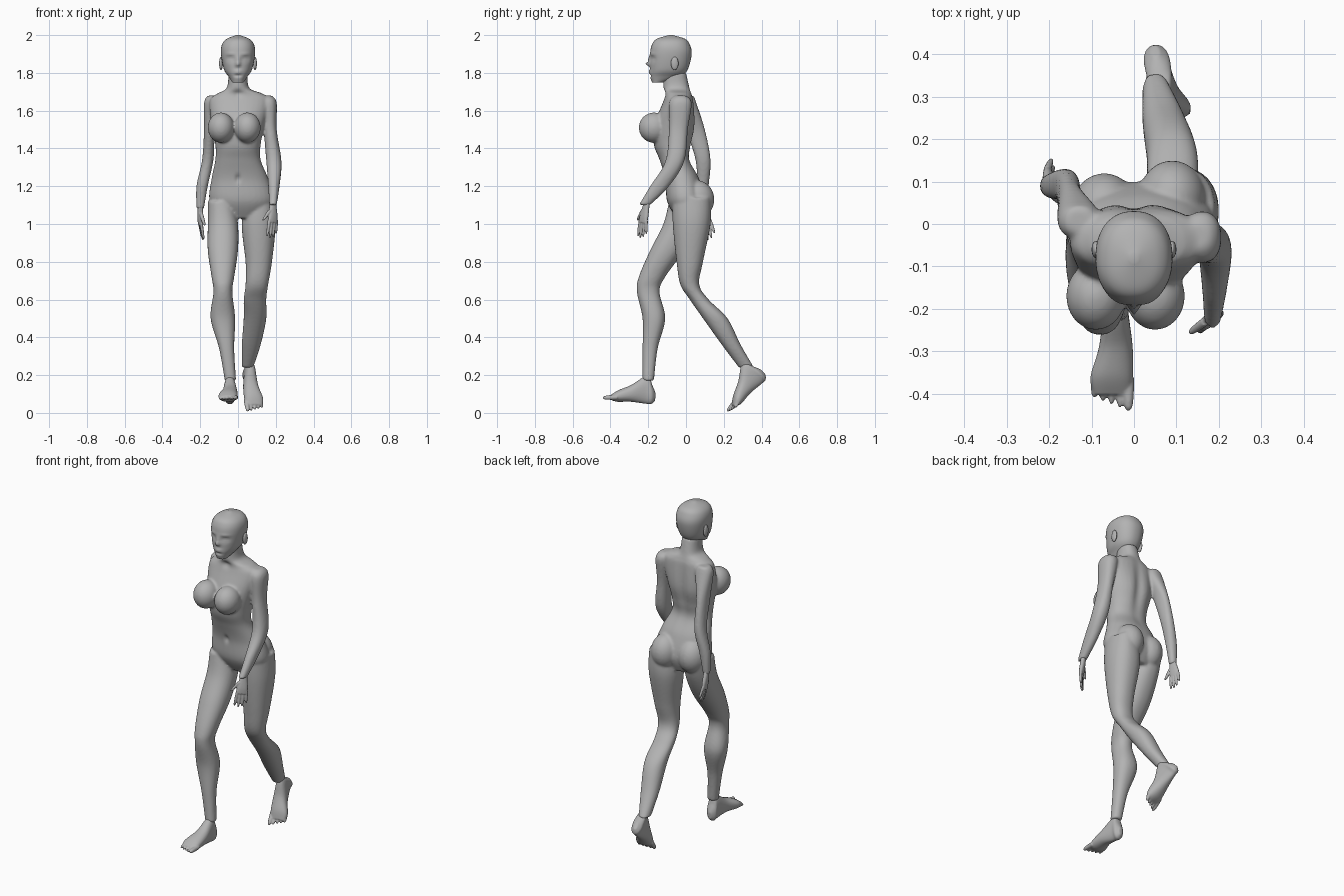
import bpy, bmesh, math
from mathutils import Matrix, Vector

default_cube = bpy.data.objects.get("Cube")
if default_cube:
    bpy.data.objects.remove(default_cube, do_unlink=True)

shade = (.45, .45, .45, 1)
grey = bpy.data.materials.new("plain_grey")
grey.use_nodes = True
grey.diffuse_color = shade
grey.node_tree.nodes["Principled BSDF"].inputs["Base Color"].default_value = shade


def spline(before, start, end, after, t):
    """Smooth blend from one slice to the next."""
    def blend(a, b, c, d):
        leave, arrive = (c - a) / 2, (d - b) / 2
        return b + leave*t + (3*(c - b) - 2*leave - arrive)*t**2 + (2*(b - c) + leave + arrive)*t**3
    return [blend(*values) for values in zip(before, start, end, after)]


def loft(mesh, slices, matrix=Matrix(), sides=32, steps=8, roundness=.9):
    """Skin smooth slices, each given as height, centre x, centre y, half width, half depth."""
    padded = [slices[0], *slices, slices[-1]]
    fine = [spline(*padded[i:i + 4], step / steps)
            for i in range(len(slices) - 1) for step in range(steps)]
    fine.append(slices[-1])
    loops = []
    for height, x, y, width, depth in fine:
        loop = []
        for k in range(sides):
            cosine, sine = math.cos(math.tau * k / sides), math.sin(math.tau * k / sides)
            across = math.copysign(abs(cosine) ** roundness, cosine)
            along = math.copysign(abs(sine) ** roundness, sine)
            point = Vector((x + width * across, y + depth * along, height))
            loop.append(mesh.verts.new(matrix @ point))
        loops.append(loop)
    for low, high in zip(loops, loops[1:]):
        for k in range(sides):
            mesh.faces.new((low[k - 1], low[k], high[k], high[k - 1]))
    mesh.faces.new(loops[0])
    mesh.faces.new(loops[-1])


def digit(mesh, base, tip, radius, matrix):
    """Tapered, round-ended finger or toe."""
    base, tip = Vector(base), Vector(tip)
    slices = []
    for t in (0, .4, .8, .95, 1):
        point = base.lerp(tip, t)
        size = radius * max(.15, math.sqrt(1 - t ** 6)) * (1 - t / 8)
        slices.append((point.z, point.x, point.y, size, size))
    loft(mesh, slices, matrix, sides=12, steps=3, roundness=1)


def ball(mesh, centre, radii):
    matrix = Matrix.Translation(centre) @ Matrix.Diagonal((*radii, 1))
    bmesh.ops.create_uvsphere(mesh, u_segments=28, v_segments=18, radius=1, matrix=matrix)


def sculpt(vertices, dents, reach=.05):
    """Move the surface along y around each spot, fading out softly."""
    for x, y, z, wide, tall, depth in dents:
        for vertex in vertices:
            offset = vertex.co - Vector((x, y, z))
            distance = (offset.x / wide)**2 + (offset.y / reach)**2 + (offset.z / tall)**2
            if distance < 9:
                vertex.co.y += depth * math.exp(-distance)


def finish(name, mesh, voxel=0, smoothing=0, dents=()):
    """Turn the volumes into one object, fusing and softening them where asked."""
    bmesh.ops.recalc_face_normals(mesh, faces=mesh.faces)
    data = bpy.data.meshes.new(name)
    mesh.to_mesh(data)
    mesh.free()
    part = bpy.data.objects.new(name, data)
    bpy.context.collection.objects.link(part)
    if voxel:
        fuse = part.modifiers.new("fuse", 'REMESH')
        fuse.mode = 'VOXEL'
        fuse.voxel_size = voxel
        depsgraph = bpy.context.evaluated_depsgraph_get()
        part.data = bpy.data.meshes.new_from_object(part.evaluated_get(depsgraph))
        part.modifiers.clear()
        bpy.data.meshes.remove(data)
    sculpt(part.data.vertices, dents)
    if smoothing:
        soften = part.modifiers.new("soften", 'SMOOTH')
        soften.iterations = smoothing
    part.data.materials.clear()
    part.data.materials.append(grey)
    part.data.shade_smooth()


# Torso and neck
body = bmesh.new()
loft(body, [(1.8, 0, -.06, .05, .06), (1.72, 0, -.05, .06, .07), (1.69, .01, -.04, .12, .07),
            (1.65, .01, -.04, .16, .08), (1.52, 0, -.06, .14, .11), (1.42, 0, -.07, .12, .1),
            (1.34, 0, -.06, .12, .08), (1.24, .01, -.02, .15, .09), (1.12, .02, 0, .17, .1),
            (1.03, .02, .01, .1, .06)])

# Bust and seat
for x in (-.09, .05):
    ball(body, (x, -.17, 1.51), (.07, .08, .08))
for x, y in ((-.07, .03), (.09, .06)):
    ball(body, (x, y, 1.13), (.08, .09, .1))

# Left arm swung forward, right arm swung back
loft(body, [(1.68, .15, -.03, .03, .03), (1.64, .16, -.03, .045, .06), (1.5, .17, -.04, .035, .05),
            (1.33, .19, -.06, .04, .05), (1.2, .19, -.14, .03, .05), (1.1, .185, -.22, .02, .03)])
loft(body, [(1.68, -.13, .01, .03, .03), (1.64, -.13, .01, .05, .045), (1.5, -.15, .05, .03, .05),
            (1.34, -.16, .09, .03, .04), (1.2, -.19, .09, .03, .03), (1.08, -.2, .09, .02, .02)])

# Left leg trailing, right leg leading
loft(body, [(1.14, .12, .03, .07, .1), (1, .11, .03, .09, .1), (.8, .11, .02, .07, .07),
            (.68, .1, .02, .06, .05), (.6, .09, .07, .06, .05), (.5, .09, .155, .06, .065),
            (.36, .07, .24, .05, .05), (.24, .05, .32, .03, .04)])
loft(body, [(1.12, -.09, 0, .07, .09), (1, -.08, -.03, .08, .09), (.86, -.08, -.1, .08, .09),
            (.72, -.08, -.18, .06, .07), (.64, -.08, -.2, .05, .06), (.5, -.08, -.17, .065, .06),
            (.34, -.06, -.19, .04, .04), (.17, -.04, -.2, .03, .03)])

# Navel, collar notch and spine hollow are pressed in
finish("body", body, voxel=.007, smoothing=6, dents=[
    (0, -.11, 1.24, .01, .02, .015), (0, -.12, 1.69, .02, .02, .01), (0, .05, 1.5, .03, .16, -.015)])

# Head with ears
head = bmesh.new()
loft(head, [(1.75, 0, -.15, .03, .03), (1.78, 0, -.11, .05, .08), (1.82, 0, -.09, .075, .1),
            (1.9, 0, -.08, .09, .11), (1.95, 0, -.08, .085, .1), (1.98, 0, -.08, .06, .075),
            (2, 0, -.08, .01, .01)], sides=72)
for side in (-1, 1):
    ball(head, (side * .09, -.06, 1.85), (.01, .02, .035))

# Nose bridge, nose tip, two lips and the hollow under them
face = [(0, -.19, 1.87, .01, .02, -.01), (0, -.19, 1.846, .012, .01, -.022),
        (0, -.19, 1.81, .02, .005, -.008), (0, -.19, 1.8, .02, .005, -.007),
        (0, -.19, 1.785, .02, .007, .006)]
# Eye sockets, eyelids and brows
for x in (-.04, .04):
    face += [(x, -.17, 1.875, .02, .013, .014), (x, -.16, 1.873, .012, .007, -.008),
             (x, -.17, 1.9, .025, .007, -.004)]
finish("head", head, dents=face)


def hand(name, wrist, thumb_side, reach, curl):
    up = -Vector(reach).normalized()
    thumb_side = Vector(thumb_side)
    across = (thumb_side - up * thumb_side.dot(up)).normalized()
    turn = Matrix((across, up.cross(across), up)).transposed().to_4x4()
    matrix = Matrix.Translation(wrist) @ turn
    mesh = bmesh.new()
    loft(mesh, [(.02, 0, 0, .02, .014), (0, 0, 0, .02, .014),
                (-.06, 0, 0, .03, .014), (-.095, 0, 0, .03, .01)], matrix)
    for finger in range(4):
        x = .024 - .016 * finger
        length = .178 - .007 * (finger - 1) ** 2
        digit(mesh, (x, 0, -.08), (x * 1.3, curl, -length), .009, matrix)
    digit(mesh, (.02, 0, -.03), (.06, curl, -.09), .011, matrix)
    finish(name, mesh, voxel=.0035, smoothing=2)


hand("left_hand", (.185, -.21, 1.1), (-.75, -.65, 0), (0, -.2, -1), -.012)
hand("right_hand", (-.2, .09, 1.09), (.2, -1, 0), (0, .2, -1), .012)


def foot(name, heel, yaw, pitch, inner_side):
    """Foot lofted from heel to toe, then tipped and turned about the heel."""
    matrix = (Matrix.Translation(heel) @ Matrix.Rotation(math.radians(yaw), 4, 'Z')
              @ Matrix.Rotation(math.radians(90 + pitch), 4, 'X')
              @ Matrix.Diagonal((inner_side, 1, 1, 1)))
    mesh = bmesh.new()
    loft(mesh, [(0, 0, .04, .01, .02), (.02, 0, .05, .03, .05), (.05, 0, .075, .03, .075),
                (.13, 0, .05, .04, .045), (.2, -.01, .03, .05, .03), (.24, -.01, .02, .04, .01)], matrix)
    for toe in range(5):
        radius = .01 if toe else .014
        x = .03 - .02 * toe
        digit(mesh, (x, .024, .2), (x, radius + .002, .278 - .008 * toe), radius, matrix)
    finish(name, mesh, voxel=.004, smoothing=3)


foot("left_foot", (.045, .435, .187), yaw=10, pitch=43, inner_side=-1)
foot("right_foot", (-.043, -.165, .045), yaw=0, pitch=-4, inner_side=1)
